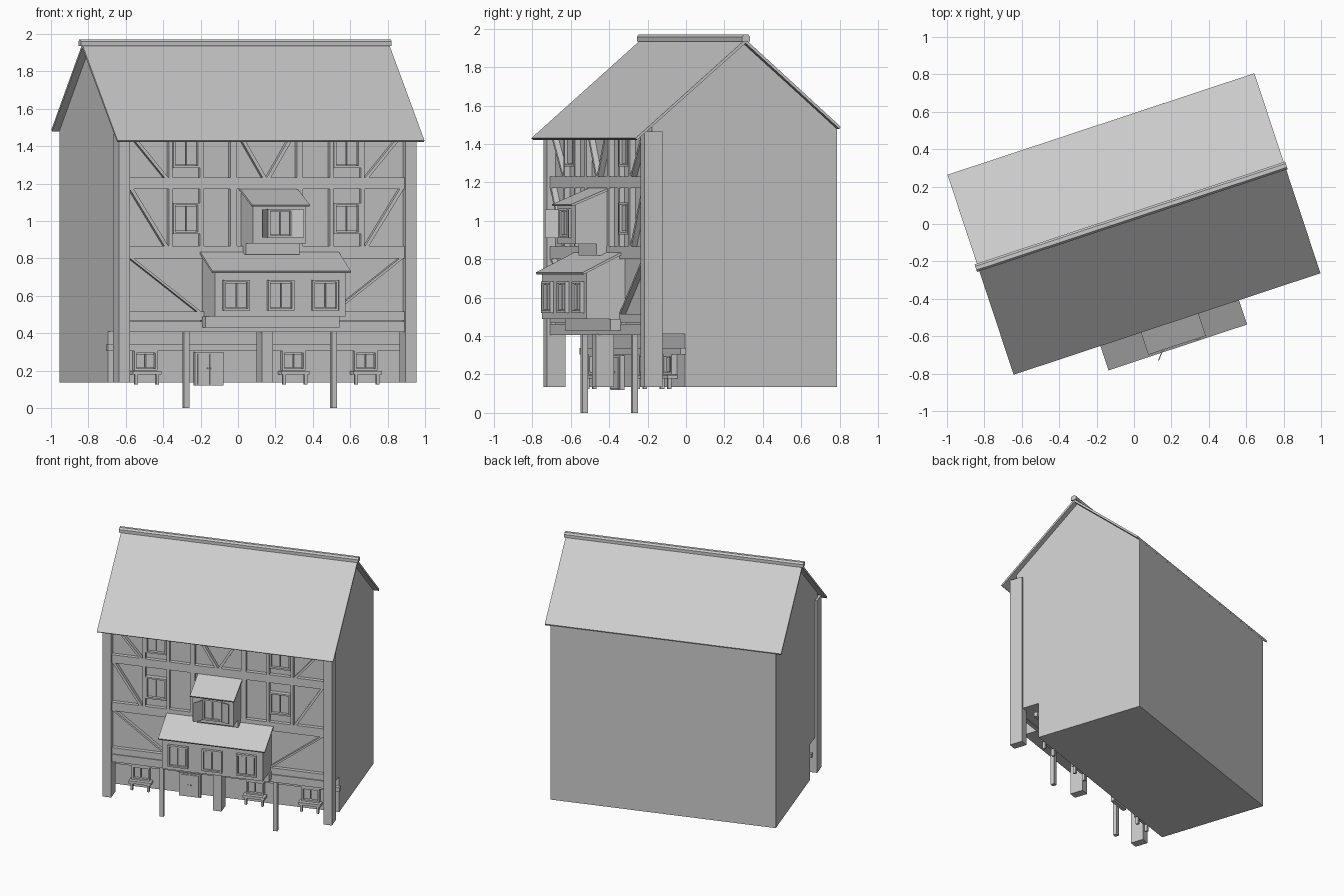
import bpy, bmesh, math
from mathutils import Matrix, Vector

if "Cube" in bpy.data.objects:
    bpy.data.objects.remove(bpy.data.objects["Cube"], do_unlink=True)

# The whole house stands turned about the vertical axis
TURN = Matrix.Rotation(math.radians(18.3), 3, 'Z')

GREY = (0.6, 0.6, 0.6, 1.0)
grey = bpy.data.materials.new("plain_grey")
grey.use_nodes = True
grey.diffuse_color = GREY
grey.node_tree.nodes["Principled BSDF"].inputs["Base Color"].default_value = GREY


def extrude(name, outline, along):
    """Solid made by sweeping a flat outline along a vector."""
    bm = bmesh.new()
    face = bm.faces.new([bm.verts.new(TURN @ Vector(p)) for p in outline])
    swept = bmesh.ops.extrude_face_region(bm, geom=[face])["geom"]
    bmesh.ops.translate(bm, vec=TURN @ Vector(along),
                        verts=[g for g in swept if isinstance(g, bmesh.types.BMVert)])
    bmesh.ops.recalc_face_normals(bm, faces=bm.faces)
    mesh = bpy.data.meshes.new(name)
    bm.to_mesh(mesh)
    bm.free()
    mesh.materials.append(grey)
    obj = bpy.data.objects.new(name, mesh)
    bpy.context.scene.collection.objects.link(obj)
    return obj


def box(name, x0, x1, y0, y1, z0, z1):
    return extrude(name, [(x0, y0, z0), (x1, y0, z0), (x1, y1, z0), (x0, y1, z0)],
                   (0, 0, z1 - z0))


def side_profile(name, points, x0, x1):
    return extrude(name, [(x0, y, z) for y, z in points], (x1 - x0, 0, 0))


def brace(name, x0, z0, x1, z1, w=0.022):
    return extrude(name, [(x0 - w / 2, BEAM, z0), (x0 + w / 2, BEAM, z0),
                          (x1 + w / 2, BEAM, z1), (x1 - w / 2, BEAM, z1)],
                   (0, WALL - BEAM, 0))


def window(name, x, y, w, z0, z1, out=0.02):
    """Frame standing proud of the wall at y, with two sashes inside."""
    f = 0.012
    h = w / 2
    for side in (-1, 1):
        a, b = sorted((side * h, side * (h - f)))
        box(name + "_jamb", x + a, x + b, y - out, y, z0, z1)
        a, b = sorted((side * 0.003, side * (h - f - 0.004)))
        box(name + "_sash", x + a, x + b, y - out * 0.6, y, z0 + f + 0.004, z1 - f - 0.004)
    box(name + "_head", x - h + f, x + h - f, y - out, y, z1 - f, z1)
    box(name + "_sill", x - h + f, x + h - f, y - out, y, z0, z0 + f)


WALL, BEAM, POST = -0.46, -0.49, -0.505     # upper front planes
GROUND = -0.277                             # recessed ground floor front
JETTY = 0.41

# Main body with overhanging upper floors
side_profile("house_walls",
             [(0.555, 0.135), (0.555, 1.48), (0.04, 1.925), (WALL, 1.5),
              (WALL, JETTY), (GROUND, JETTY), (GROUND, 0.135)], -0.823, 0.823)

# Roof slopes and ridge cap
side_profile("front_roof", [(-0.563, 1.43), (0.041, 1.945), (0.041, 1.925), (-0.553, 1.422)],
             -0.864, 0.864)
side_profile("back_roof", [(0.563, 1.49), (0.041, 1.945), (0.041, 1.925), (0.556, 1.478)],
             -0.864, 0.864)
side_profile("ridge_cap", [(0.02, 1.935), (0.02, 1.958), (0.031, 1.97), (0.052, 1.97),
                           (0.063, 1.958), (0.063, 1.935)], -0.877, 0.872)

# Heavy corner posts, middle post and slim bay posts
for s in (-1, 1):
    a, b = sorted((s * 0.838, s * 0.776))
    box("corner_post", a, b, POST, -0.405, 0.135, 1.465)
    box("slim_post", s * 0.416 - 0.03, s * 0.416, -0.43, -0.40, 0, JETTY)
box("middle_post", -0.031, 0.031, POST, -0.405, 0.135, JETTY)

# Horizontal beams
for z0, z1 in ((0.405, 0.463), (0.467, 0.515), (0.80, 0.866), (1.17, 1.232)):
    box("floor_beam", -0.776, 0.776, BEAM, WALL, z0, z1)
box("ground_beam", -0.835, 0.835, GROUND - 0.03, GROUND, 0.305, 0.338)

# Studs, braces and windows, mirrored about the middle
for s in (-1, 1):
    for z0, z1 in ((0.866, 1.17), (1.232, 1.47)):
        for x, w in ((0.187, 0.036), (0.365, 0.02), (0.541, 0.02)):
            box("stud", s * x - w / 2, s * x + w / 2, BEAM, WALL, z0, z1)
    brace("top_brace", s * 0.76, 1.46, s * 0.565, 1.232)
    brace("middle_brace", s * 0.76, 1.17, s * 0.565, 0.866)
    brace("lower_brace", s * 0.76, 0.80, s * 0.38, 0.515)
    brace("centre_brace", s * 0.155, 1.47, s * 0.012, 1.232)
    window("middle_window", s * 0.453, WALL, 0.15, 0.93, 1.096, 0.035)
    window("top_window", s * 0.453, WALL, 0.15, 1.283, 1.45, 0.035)


# Projecting bays: box, sloping roof and supporting ledge
def bay(name, x, half, z0, eave, top, roof_half, front):
    side_profile(name + "_walls",
                 [(WALL, z0), (front, z0), (front, eave), (WALL, top - 0.012)],
                 x - half, x + half)
    side_profile(name + "_roof",
                 [(front - 0.028, eave - 0.004), (WALL, top), (WALL, top - 0.014),
                  (front - 0.022, eave - 0.014)], x - roof_half, x + roof_half)


MID = 0.015
bay("large_bay", MID, 0.368, 0.49, 0.735, 0.85, 0.39, -0.672)
box("large_bay_ledge", MID - 0.377, MID + 0.377, -0.545, WALL, 0.43, 0.49)
for i in (-1, 0, 1):
    window("bay_window", MID + i * 0.25, -0.672, 0.147, 0.52, 0.685)
bay("small_bay", MID, 0.15, 0.88, 1.09, 1.18, 0.162, -0.66)
box("small_bay_ledge", MID - 0.15, MID + 0.15, -0.545, WALL, 0.82, 0.88)
window("small_bay_window", MID, -0.66, 0.14, 0.91, 1.065)

# Open shutters on the small bay
for x0, x1, y1 in ((-0.053, -0.105, -0.73), (0.085, 0.14, -0.69)):
    extrude("shutter", [(x0, -0.67, 0.91), (x1, y1, 0.91),
                        (x1, y1 - 0.008, 0.91), (x0, -0.678, 0.91)], (0, 0, 0.15))

# Ground floor windows, each with a shelf on two legs
for x in (-0.62, 0.214, 0.62):
    window("ground_window", x, GROUND, 0.13, 0.2, 0.305, 0.03)
    box("window_shelf", x - 0.08, x + 0.08, GROUND - 0.055, GROUND, 0.178, 0.198)
    for s in (-1, 1):
        box("shelf_leg", x + s * 0.06 - 0.008, x + s * 0.06 + 0.008,
            GROUND - 0.05, GROUND - 0.03, 0.125, 0.178)

# Front door with frame and handles
DOOR = -0.262
box("door_frame", DOOR - 0.08, DOOR + 0.08, GROUND - 0.025, GROUND, 0.12, 0.298)
for s in (-1, 1):
    box("door_leaf", DOOR + s * 0.034 - 0.032, DOOR + s * 0.034 + 0.032,
        GROUND - 0.031, GROUND - 0.02, 0.125, 0.288)
    box("door_handle", DOOR + s * 0.01 - 0.004, DOOR + s * 0.01 + 0.004,
        GROUND - 0.038, GROUND - 0.03, 0.208, 0.216)
